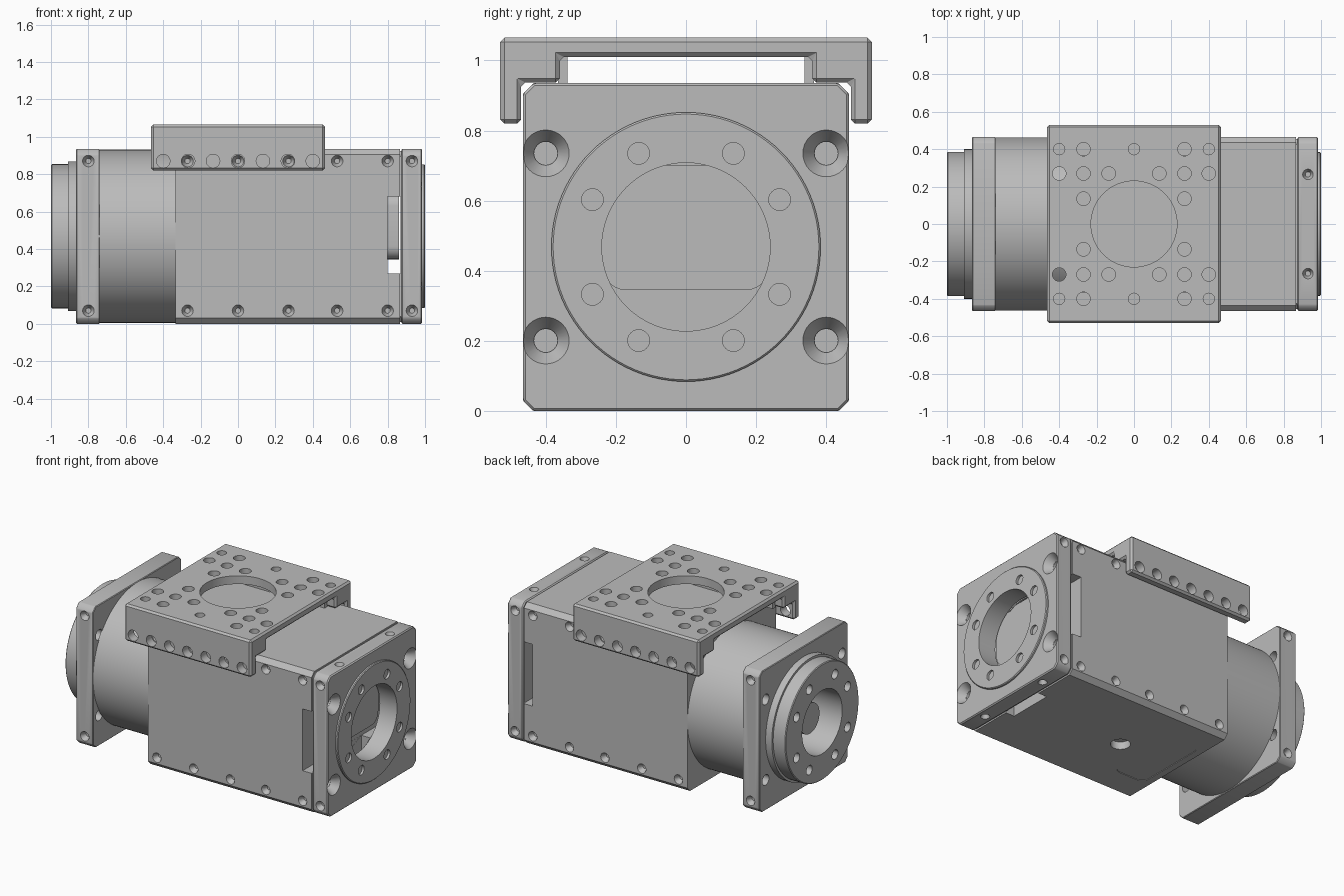
import bpy, bmesh, math
from mathutils import Vector

old = bpy.data.objects.get("Cube")
if old:
    bpy.data.objects.remove(old)

metal = bpy.data.materials.new("machined grey")
metal.use_nodes = True
grey = (0.5, 0.5, 0.5, 1)
metal.diffuse_color = grey
metal.node_tree.nodes["Principled BSDF"].inputs["Base Color"].default_value = grey

CZ = 0.468    # height of the long axis
HALF = 0.465  # half width of the body


def place(axis, u, v, w):
    """Put profile point (u, v) at distance w along the axis."""
    return Vector({"x": (w, u, v), "y": (u, w, v), "z": (u, v, w)}[axis])


def circle(u, v, r, n=24):
    return [(u + r * math.cos(math.tau * i / n), v + r * math.sin(math.tau * i / n)) for i in range(n)]


def rect(u0, u1, v0, v1, c=0.0):
    if not c:
        return [(u0, v0), (u1, v0), (u1, v1), (u0, v1)]
    return [(u0 + c, v0), (u1 - c, v0), (u1, v0 + c), (u1, v1 - c),
            (u1 - c, v1), (u0 + c, v1), (u0, v1 - c), (u0, v0 + c)]


def round_rect(u0, u1, v0, v1, r, n=6):
    pts = []
    corners = [(u1 - r, v1 - r), (u0 + r, v1 - r), (u0 + r, v0 + r), (u1 - r, v0 + r)]
    for k, (cu, cv) in enumerate(corners):
        for i in range(n + 1):
            a = math.pi / 2 * (k + i / n)
            pts.append((cu + r * math.cos(a), cv + r * math.sin(a)))
    return pts


def loft(bm, axis, p0, a, p1, b):
    """Solid between two matching profiles at a and b."""
    lo = [bm.verts.new(place(axis, u, v, a)) for u, v in p0]
    hi = [bm.verts.new(place(axis, u, v, b)) for u, v in p1]
    faces = [bm.faces.new(lo), bm.faces.new(hi)]
    for i in range(len(lo)):
        j = (i + 1) % len(lo)
        faces.append(bm.faces.new((lo[i], lo[j], hi[j], hi[i])))
    bmesh.ops.recalc_face_normals(bm, faces=faces)


def make(name, solids):
    """One object from (axis, profile, start, end[, end profile]) solids."""
    bm = bmesh.new()
    for axis, p, a, b, *end in solids:
        loft(bm, axis, p, a, end[0] if end else p, b)
    me = bpy.data.meshes.new(name)
    bm.to_mesh(me)
    bm.free()
    ob = bpy.data.objects.new(name, me)
    bpy.context.scene.collection.objects.link(ob)
    me.materials.append(metal)
    return ob


def part(name, solids, cuts=(), bevel=0.0):
    ob = make(name, solids)
    if bevel:
        m = ob.modifiers.new("chamfer", "BEVEL")
        m.width, m.segments, m.limit_method = bevel, 1, "ANGLE"
        m.angle_limit = math.radians(40)
    cutter = None
    if cuts:
        cutter = make(name + "_cutter", cuts)
        cutter.hide_render = True
        m = ob.modifiers.new("cuts", "BOOLEAN")
        m.operation, m.solver, m.object = "DIFFERENCE", "EXACT", cutter
        m.use_self = True
    # Bake the modifiers and drop the cutter
    bpy.context.view_layer.update()
    dg = bpy.context.evaluated_depsgraph_get()
    baked = bpy.data.meshes.new_from_object(ob.evaluated_get(dg))
    ob.modifiers.clear()
    ob.data = baked
    if cutter:
        bpy.data.objects.remove(cutter)
    bpy.ops.object.select_all(action="DESELECT")
    ob.select_set(True)
    bpy.context.view_layer.objects.active = ob
    bpy.ops.object.shade_smooth_by_angle(angle=math.radians(30))
    return ob


def side_screws(xs, zs=(0.07, 0.87)):
    """Countersunk screw holes on both long sides."""
    return [("y", circle(x, z, 0.033), s * (HALF + 0.004), s * (HALF - 0.035), circle(x, z, 0.014))
            for x in xs for z in zs for s in (-1, 1)]


SIGNS = [(a, b) for a in (-1, 1) for b in (-1, 1)]
section = rect(-HALF, HALF, 0, 0.935, 0.03)
corner_spots = [(a * 0.4, CZ + b * 0.267) for a, b in SIGNS]
ring_spots = [(a * u, CZ + b * v) for a, b in SIGNS for u, v in ((0.135, 0.267), (0.267, 0.135))]

# Main housing with side slots, lower slot, floor hole and inspection cover outline
part("main_housing", [("x", section, -0.335, 0.865)],
     side_screws((-0.27, 0, 0.27, 0.53, 0.8)) + [
         ("y", rect(0.8, 0.9, 0.27, 0.68), -0.6, 0.6),
         ("x", circle(0, CZ, 0.24, 64), 0.801, 0.9),
         ("z", rect(0.802, 0.867, -0.15, 0.15), -0.1, 0.35),
         ("z", circle(0.105, 0, 0.06, 32), -0.1, 0.05),
         ("z", round_rect(-0.29, -0.06, -0.26, 0.26, 0.05), -0.1, 0.004)])

# Block seen inside the end bore
part("inner_block", [("x", round_rect(-0.24, 0.24, 0.345, 0.7, 0.07), 0.79, 0.862)])

# End cap with raised ring, bore and countersunk corner holes
cap_cuts = [("x", circle(0, CZ, 0.24, 64), 0.8, 1.1)]
cap_cuts += side_screws((0.93,))
cap_cuts += [("z", circle(0.93, y, 0.03), z, e, circle(0.93, y, 0.014))
             for y in (-0.265, 0.265) for z, e in ((0.939, 0.9), (-0.004, 0.035))]
for u, v in corner_spots:
    cap_cuts.append(("x", circle(u, v, 0.07, 32), 0.99, 0.935, circle(u, v, 0.034, 32)))
    cap_cuts.append(("x", circle(u, v, 0.033), 0.945, 0.89))
part("end_cap", [("x", section, 0.873, 0.985)], cap_cuts, 0.007)
part("end_ring", [("x", circle(0, CZ, 0.384, 96), 0.97, 0.995),
                  ("x", circle(0, CZ, 0.384, 96), 0.995, 1.0, circle(0, CZ, 0.379, 96))],
     [("x", circle(0, CZ, 0.24, 64), 0.9, 1.1)]
     + [("x", circle(u, v, 0.031), 0.9, 1.1) for u, v in ring_spots])

# Spacer between cap and housing
part("cap_gasket", [("x", rect(-0.455, 0.455, 0.01, 0.925, 0.03), 0.864, 0.874)],
     [("x", circle(0, CZ, 0.25, 64), 0.8, 0.9),
      ("y", rect(0.85, 0.868, 0.27, 0.68), -0.6, 0.6)])

# Round barrel
part("barrel", [("x", circle(0, CZ, 0.463, 128), -0.745, -0.33)],
     [("x", circle(0, CZ, 0.21, 64), -0.8, -0.7)])

# Square flange with corner holes
part("flange", [("x", section, -0.865, -0.74)],
     side_screws((-0.8,)) + [("x", circle(0, CZ, 0.21, 64), -1, -0.6)]
     + [("x", circle(u, v, 0.035), -1, -0.6) for u, v in corner_spots], 0.004)

# Stepped output boss
bore = [("x", circle(0, CZ, 0.21, 64), -1.1, -0.7)]
part("boss_step", [("x", circle(0, CZ, 0.4, 96), -0.91, -0.86)], bore)
part("boss", [("x", circle(0, CZ, 0.38, 96), -1.0, -0.995, circle(0, CZ, 0.385, 96)),
              ("x", circle(0, CZ, 0.385, 96), -0.995, -0.905)],
     bore + [("x", circle(u, v, 0.031), -1.1, -0.93) for u, v in ring_spots])
part("drive_shaft", [("x", circle(0, CZ, 0.1, 48), -0.91, -0.69)])

# Sliding table: a bridge-shaped section along x with drilled holes
half_section = [(0.36, 1.01), (0.36, 0.937), (0.47, 0.937), (0.47, 0.82), (0.53, 0.82), (0.53, 1.065)]
bridge = half_section + [(-y, z) for y, z in reversed(half_section)]
spots = [(0.4, 0.4), (0.27, 0.4), (0.4, 0.27), (0.27, 0.27), (0.135, 0.27), (0.27, 0.135)]
table_cuts = [("z", circle(a * x, b * y, 0.036 if min(x, y) < 0.39 else 0.03), 1.0, 1.1)
              for x, y in spots for a, b in SIGNS]
table_cuts += [("z", circle(0, y, 0.03), 1.0, 1.1) for y in (-0.4, 0.4)]
table_cuts += [("z", circle(0, 0, 0.23, 64), 0.95, 1.1)]
table_cuts += [("y", circle(0.1333 * i, 0.87, 0.036), s * 0.6, s * 0.468)
               for i in range(-3, 4) for s in (-1, 1)]
part("sliding_table", [("x", bridge, -0.465, 0.465)], table_cuts, 0.012)

# Guide strips under the table
for side, s in (("left", 1), ("right", -1)):
    part("guide_strip_" + side, [("x", rect(s * 0.338, s * 0.365, 0.93, 1.015), -0.4, 0.4)])
